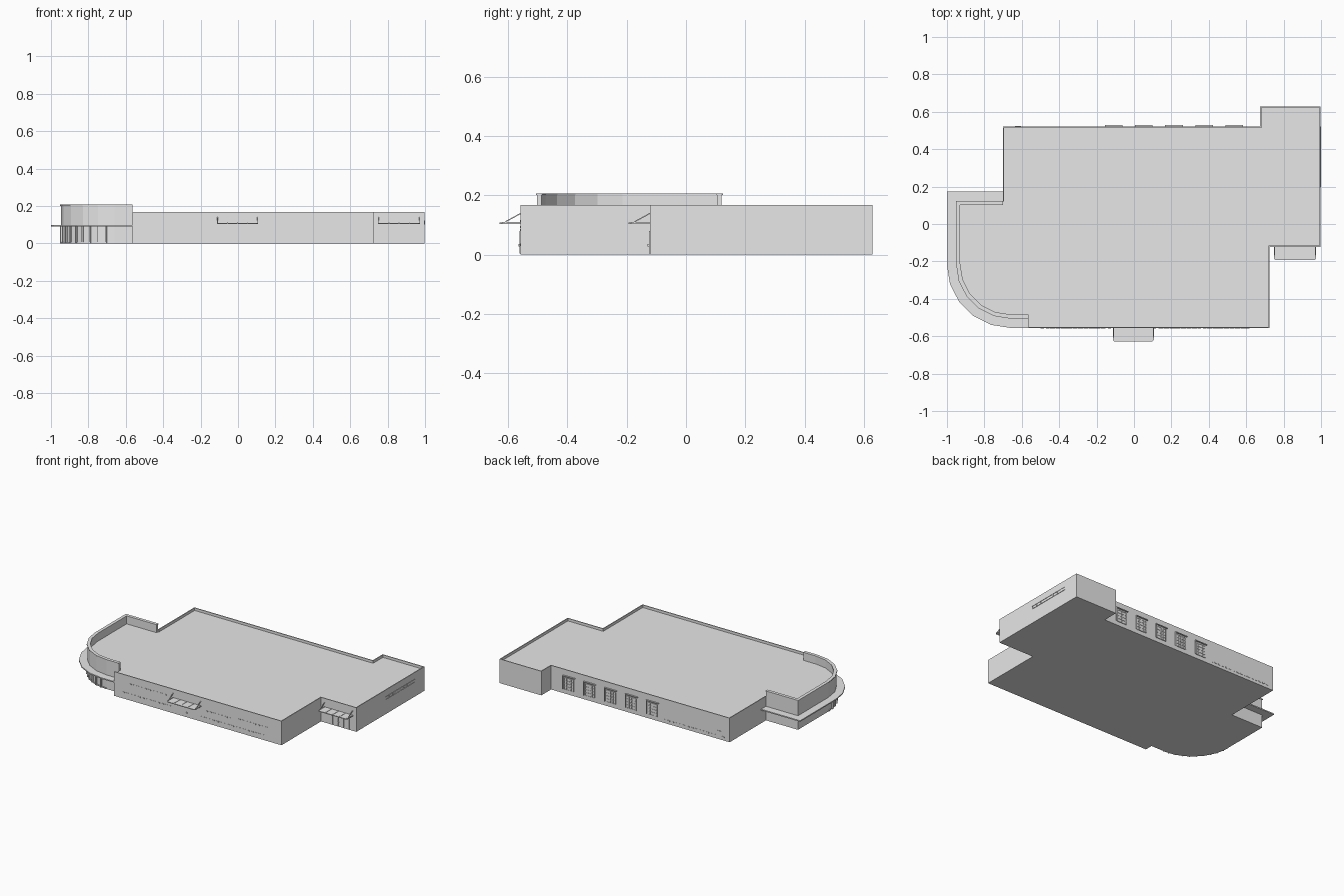
import bpy, bmesh, math
from mathutils import Vector

cube = bpy.data.objects.get("Cube")
if cube:
    bpy.data.objects.remove(cube, do_unlink=True)

grey = bpy.data.materials.new("plain grey")
grey.use_nodes = True
grey.diffuse_color = (0.8, 0.8, 0.8, 1)
grey.node_tree.nodes["Principled BSDF"].inputs["Base Color"].default_value = (0.8, 0.8, 0.8, 1)


def finish(name, bm):
    bmesh.ops.recalc_face_normals(bm, faces=bm.faces[:])
    mesh = bpy.data.meshes.new(name)
    bm.to_mesh(mesh)
    bm.free()
    mesh.materials.append(grey)
    obj = bpy.data.objects.new(name, mesh)
    bpy.context.collection.objects.link(obj)
    return obj


def prism(name, points, z0, z1):
    """Upright solid over a flat outline."""
    bm = bmesh.new()
    base = bm.faces.new([bm.verts.new((p[0], p[1], z0)) for p in points])
    top = bmesh.ops.extrude_face_region(bm, geom=[base], use_keep_orig=True)["geom"]
    for v in top:
        if isinstance(v, bmesh.types.BMVert):
            v.co.z = z1
    return finish(name, bm)


def offset(path, d):
    """Shift an open path to its left by d, with mitred corners."""
    pts = [Vector(p) for p in path]
    normals = []
    for a, b in zip(pts, pts[1:]):
        t = (b - a).normalized()
        normals.append(Vector((-t.y, t.x)))
    out = []
    for i, p in enumerate(pts):
        n1, n2 = normals[max(i - 1, 0)], normals[min(i, len(normals) - 1)]
        out.append(p + (n1 + n2) * d / (1 + n1.dot(n2)))
    return out


def ribbon(name, path, d0, d1, z0, z1):
    return prism(name, offset(path, d0) + offset(path, d1)[::-1], z0, z1)


def boxes(name, specs):
    """One object from boxes given as (x0, x1, y0, y1, z0, z1)."""
    bm = bmesh.new()
    for x0, x1, y0, y1, z0, z1 in specs:
        for v in bmesh.ops.create_cube(bm, size=1)["verts"]:
            v.co = ((x0 + x1) / 2 + v.co.x * (x1 - x0),
                    (y0 + y1) / 2 + v.co.y * (y1 - y0),
                    (z0 + z1) / 2 + v.co.z * (z1 - z0))
    return finish(name, bm)


FRONT, SIDE_FRONT, BACK = -0.557, -0.122, 0.52
ROOF, TOP, ROUND_TOP = 0.15, 0.168, 0.207
CX, CY, R = -0.66, -0.215, 0.287

# Outline: straight hall walls, then the rounded lobby wall
hall = [(-0.565, FRONT), (0.725, FRONT), (0.725, SIDE_FRONT), (0.997, SIDE_FRONT),
        (0.997, 0.628), (0.675, 0.628), (0.675, BACK), (-0.70, BACK), (-0.70, 0.12)]
arc = [(CX - R * math.cos(math.radians(a)), CY - R * math.sin(math.radians(a)))
       for a in range(0, 91, 18)]
lobby = [(-0.70, 0.12), (CX - R, 0.12)] + arc + [(-0.565, CY - R)]

prism("building_body", hall + lobby[1:], 0, ROOF)
ribbon("hall_parapet", hall, 0, 0.006, ROOF, TOP)
ribbon("lobby_parapet", lobby, 0, 0.016, ROOF, ROUND_TOP - 0.006)
ribbon("lobby_coping", lobby, -0.004, 0.018, ROUND_TOP - 0.006, ROUND_TOP)
ribbon("lobby_canopy", lobby, -0.053, 0, 0.09, 0.098)

# Lobby glazing: mullions round the curve, with rails
bm = bmesh.new()
for a in range(9, 82, 9):
    ang = math.radians(a)
    c = Vector((CX - R * math.cos(ang), CY - R * math.sin(ang), 0.045))
    out = Vector((-math.cos(ang), -math.sin(ang), 0))
    along = Vector((-out.y, out.x, 0))
    for v in bmesh.ops.create_cube(bm, size=1)["verts"]:
        v.co = c + out * v.co.x * 0.014 + along * v.co.y * 0.008 + Vector((0, 0, v.co.z * 0.09))
finish("lobby_mullions", bm)
ribbon("lobby_sill", arc, -0.004, 0.002, 0, 0.008)


def entrance(name, xc, half, wall, leaves):
    """Flat canopy on sloping ties, over a row of door leaves."""
    edge = wall - 0.071
    c = 0.008
    prism(name + "_canopy", [(xc - half, wall), (xc - half, edge + c), (xc - half + c, edge),
                             (xc + half - c, edge), (xc + half, edge + c), (xc + half, wall)],
          0.104, 0.109)
    ribs = [xc - half + 0.004 + i * (2 * half - 0.008) / 4 for i in range(5)]
    boxes(name + "_canopy_ribs", [(x - 0.002, x + 0.002, edge + c, wall, 0.109, 0.111) for x in ribs])
    bm = bmesh.new()
    for x in (ribs[0], ribs[-1]):
        for v in bmesh.ops.create_cube(bm, size=1)["verts"]:
            s = v.co.y + 0.5
            v.co = (x + v.co.x * 0.004, edge + 0.018 + s * (wall - edge - 0.018),
                    0.11 + s * 0.029 + v.co.z * 0.004)
    finish(name + "_canopy_ties", bm)
    w = 0.042
    left = xc - leaves * w / 2
    parts = [(left + i * w + 0.002, left + (i + 1) * w - 0.002, wall - 0.003, wall + 0.002, 0.004, 0.08)
             for i in range(leaves)]
    boxes(name + "_doors", parts)
    boxes(name + "_handle", [(xc - 0.005, xc + 0.005, wall - 0.008, wall, 0.028, 0.036)])


entrance("front_entrance", -0.003, 0.11, FRONT, 2)
entrance("side_entrance", 0.861, 0.112, SIDE_FRONT, 4)

# Rear windows: thin panes with bars, an eyebrow and a side fin
for i in range(5):
    x0 = -0.155 + i * 0.161
    x1 = x0 + 0.094
    boxes("rear_window_shade_%d" % (i + 1), [(x0, x1, BACK, BACK + 0.009, 0.122, 0.127),
                                             (x1 - 0.003, x1, BACK, BACK + 0.008, 0.03, 0.122)])
    a, b = x0 + 0.012, x1 - 0.01
    bars = [(a, b, BACK - 0.002, BACK + 0.002, 0.03, 0.112)]
    for k in range(5):
        x = a + k * (b - a) / 4
        z = 0.03 + k * 0.0205
        bars += [(x - 0.002, x + 0.002, BACK, BACK + 0.005, 0.03, 0.112),
                 (a, b, BACK, BACK + 0.0045, z - 0.002, z + 0.002)]
    boxes("rear_window_%d" % (i + 1), bars)
boxes("rear_hatch", [(-0.635, -0.605, BACK, BACK + 0.003, 0.025, 0.06)])


def dashes(name, start, end, z, wall, sign):
    """Row of small flat vents along a wall."""
    n = round((end - start) / 0.03)
    boxes(name, [(start + i * 0.03, start + i * 0.03 + 0.018, min(wall, wall + sign * 0.002),
                  max(wall, wall + sign * 0.002), z, z + 0.007) for i in range(n)])


# Small vents on the front and rear walls, and the strip window on the left wall
dashes("front_upper_vents", -0.45, -0.15, 0.11, FRONT, -1)
dashes("front_middle_vents", 0.14, 0.36, 0.08, FRONT, -1)
dashes("front_end_vents", 0.39, 0.62, 0.09, FRONT, -1)
dashes("front_lower_vents", -0.5, -0.1, 0.04, FRONT, -1)
dashes("front_base_vents", 0.1, 0.6, 0.03, FRONT, -1)
dashes("rear_base_vents", -0.66, -0.18, 0.02, BACK, 1)
strip = [(0.997, 1.0, 0.2, 0.52, 0.1, 0.103), (0.997, 1.0, 0.2, 0.52, 0.119, 0.122)]
strip += [(0.997, 0.999, 0.2 + i * 0.04 - 0.002, 0.2 + i * 0.04 + 0.002, 0.1, 0.122) for i in range(9)]
boxes("left_strip_window", strip)
